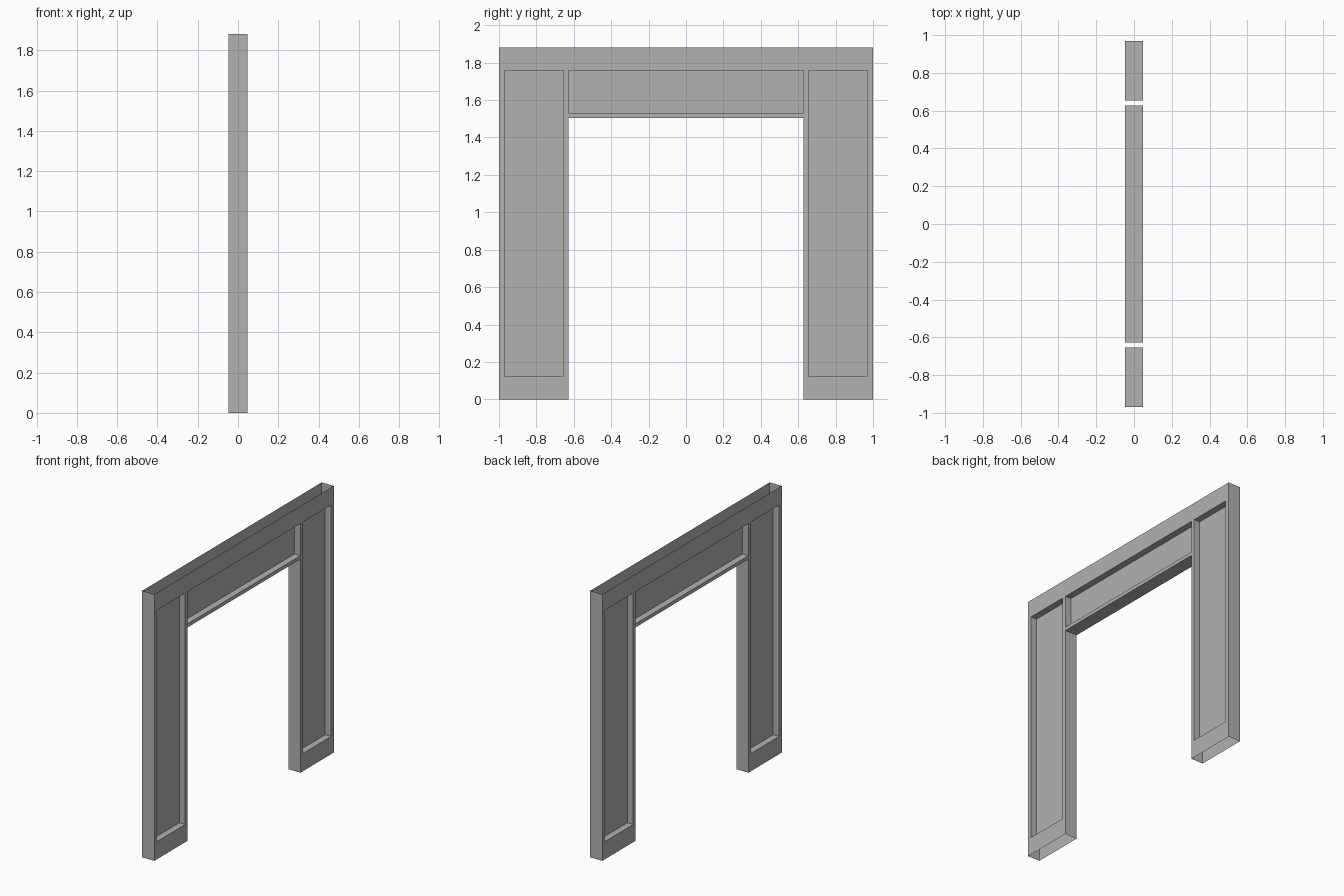
import bpy, bmesh

cube = bpy.data.objects.get("Cube")
if cube:
    bpy.data.objects.remove(cube)

HALF = 0.047      # half the wall thickness
WEB = 0.001       # half the thickness left between the recesses
TOP, OPENING_TOP, OPENING_SIDE = 1.88, 1.505, 0.628

paint = bpy.data.materials.new("plain_grey")
paint.use_nodes = True
grey = (0.445, 0.445, 0.445, 1)
paint.diffuse_color = grey
paint.node_tree.nodes["Principled BSDF"].inputs["Base Color"].default_value = grey


def prism(name, outline, x0, x1):
    """Extrude a (y, z) outline along x from x0 to x1."""
    bm = bmesh.new()
    base = bm.faces.new([bm.verts.new((x0, y, z)) for y, z in outline])
    side = bmesh.ops.extrude_face_region(bm, geom=[base], use_keep_orig=True)["geom"]
    moved = [v for v in side if isinstance(v, bmesh.types.BMVert)]
    bmesh.ops.translate(bm, verts=moved, vec=(x1 - x0, 0, 0))
    bmesh.ops.recalc_face_normals(bm, faces=bm.faces)
    mesh = bpy.data.meshes.new(name)
    bm.to_mesh(mesh)
    bm.free()
    mesh.materials.append(paint)
    obj = bpy.data.objects.new(name, mesh)
    bpy.context.collection.objects.link(obj)
    return obj


# Door surround: two legs joined by a lintel
half = [(OPENING_SIDE, OPENING_TOP), (OPENING_SIDE, 0), (1, 0), (1, TOP)]
frame = prism("door_frame", half + [(-y, z) for y, z in reversed(half)], -HALF, HALF)

# Recessed panels, cut into both faces: (y0, y1, z0, z1)
panels = [(-0.97, -0.655, 0.125, 1.757),
          (0.655, 0.97, 0.125, 1.757),
          (-OPENING_SIDE, OPENING_SIDE, 1.53, 1.757)]
cutters = []
for y0, y1, z0, z1 in panels:
    outline = [(y0, z0), (y1, z0), (y1, z1), (y0, z1)]
    for s in (-1, 1):
        cutter = prism("recess_cutter", outline, s * WEB, s * (HALF + 0.1))
        cutter.hide_render = True
        cutters.append(cutter)
        cut = frame.modifiers.new("recess", "BOOLEAN")
        cut.operation, cut.solver, cut.object = "DIFFERENCE", "EXACT", cutter

bpy.context.view_layer.update()
graph = bpy.context.evaluated_depsgraph_get()
frame.modifiers.update() if hasattr(frame.modifiers, "update") else None
carved = bpy.data.meshes.new_from_object(frame.evaluated_get(graph))
frame.modifiers.clear()
frame.data = carved
for cutter in cutters:
    bpy.data.objects.remove(cutter)

# The shell is open along the top edge and under both feet
bm = bmesh.new()
bm.from_mesh(carved)
ends = [f for f in bm.faces
        if all(v.co.z < 0.001 for v in f.verts) or all(v.co.z > TOP - 0.001 for v in f.verts)]
bmesh.ops.delete(bm, geom=ends, context="FACES")
bm.to_mesh(carved)
bm.free()
